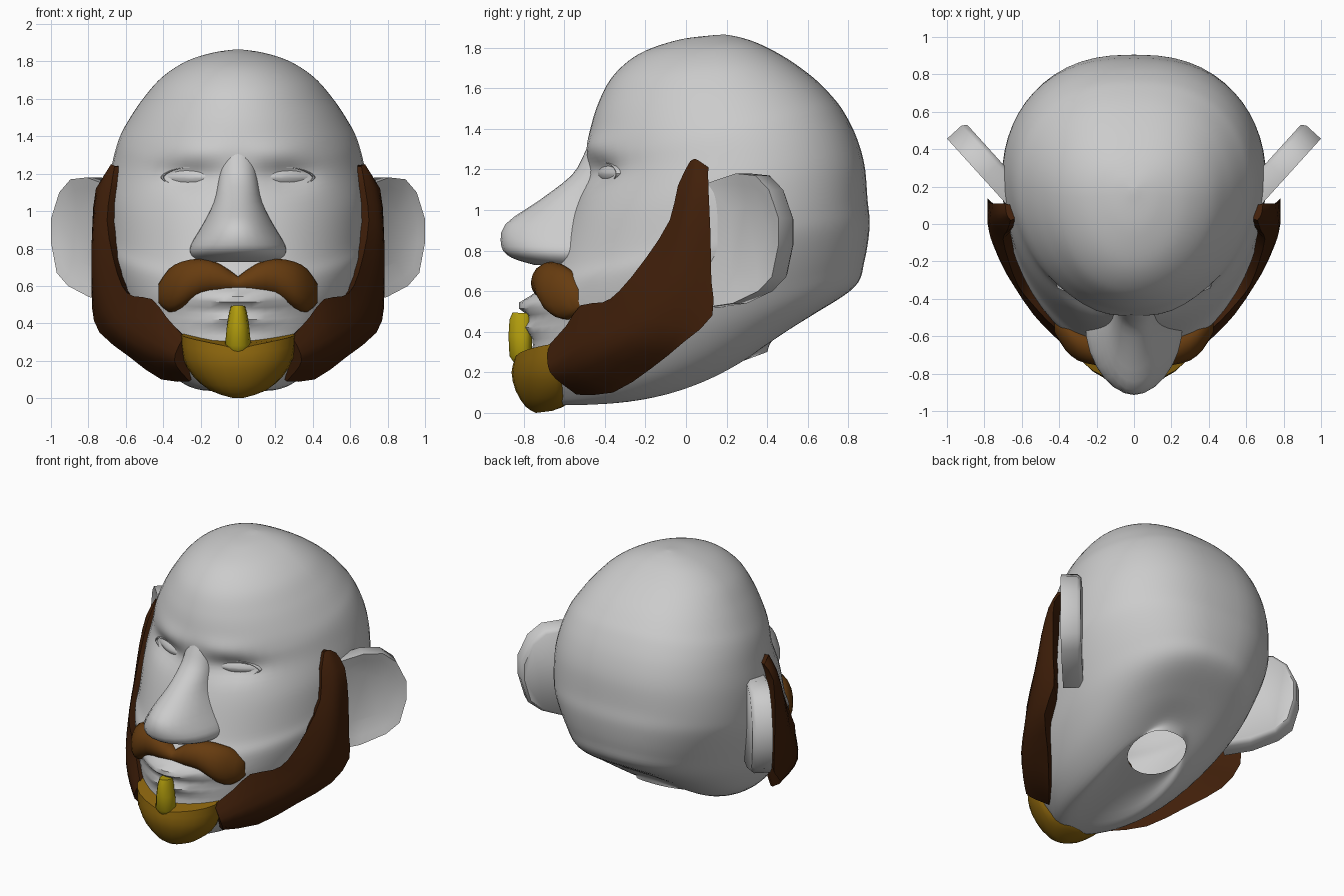
import bpy
import bmesh
import math
from mathutils import Vector

if "Cube" in bpy.data.objects:
    bpy.data.objects.remove(bpy.data.objects["Cube"], do_unlink=True)


def make_material(name, red, green, blue):
    material = bpy.data.materials.new(name)
    material.use_nodes = True
    colour = (red, green, blue, 1)
    material.diffuse_color = colour
    material.node_tree.nodes["Principled BSDF"].inputs["Base Color"].default_value = colour
    return material


skin = make_material("pale grey skin", .6, .6, .6)
dark_brown = make_material("dark brown hair", .052, .014, .003)
brown = make_material("warm brown hair", .135, .045, .005)
gold = make_material("gold hair", .26, .13, .004)
yellow = make_material("yellow hair", .45, .34, .004)


def gauss(value, width):
    return math.exp(-(value / width) ** 2)


def spline(rows, steps):
    """Resample rows of numbers along a smooth curve through all of them."""
    result = []
    last = len(rows) - 1
    for i in range(last):
        before, start = rows[max(i - 1, 0)], rows[i]
        end, after = rows[i + 1], rows[min(i + 2, last)]
        for k in range(steps):
            t = k / steps
            result.append(tuple(
                b + t / 2 * (c - a + t * (2 * a - 5 * b + 4 * c - d + t * (3 * (b - c) + d - a)))
                for a, b, c, d in zip(before, start, end, after)))
    result.append(tuple(rows[last]))
    return result


def oval(front_y, front_z, back_y, back_z, half_width, wide_y, bend, count):
    """Egg-shaped ring that slopes from a front point to a back point."""
    ring = []
    for i in range(count):
        angle = math.tau * i / count
        s, c = math.sin(angle), math.cos(angle)
        reach = front_y if c > 0 else back_y
        power = 1 if c > 0 else .8
        x = math.copysign(half_width * abs(s) ** power, s)
        y = wide_y + (reach - wide_y) * abs(c)
        slope = max(0, (y - front_y) / (back_y - front_y)) ** bend
        ring.append(Vector((x, y, front_z + (back_z - front_z) * slope)))
    return ring


def loft(name, rings, material, cap_start=True, cap_end=True, mirror=False, angle=50):
    """Skin closed rings of equal length into one object."""
    bm = bmesh.new()
    loops = [[bm.verts.new(p) for p in ring] for ring in rings]
    for low, high in zip(loops, loops[1:]):
        for i in range(len(low)):
            bm.faces.new((low[i - 1], low[i], high[i], high[i - 1]))
    if cap_start:
        bm.faces.new(loops[0])
    if cap_end:
        bm.faces.new(loops[-1])
    bmesh.ops.recalc_face_normals(bm, faces=bm.faces)
    mesh = bpy.data.meshes.new(name)
    bm.to_mesh(mesh)
    bm.free()
    mesh.materials.append(material)
    part = bpy.data.objects.new(name, mesh)
    bpy.context.collection.objects.link(part)
    bpy.ops.object.select_all(action="DESELECT")
    part.select_set(True)
    bpy.context.view_layer.objects.active = part
    bpy.ops.object.shade_smooth_by_angle(angle=math.radians(angle))
    if mirror:
        part.modifiers.new("Mirror", "MIRROR")
    return part


# Head: front y, front z, back y, back z, half width, widest y, bend
head_rows = [
    (.05, .17, .40, .30, .19, .22, 1),
    (-.58, .04, .44, .37, .25, .05, 2.5),
    (-.71, .10, .62, .48, .42, .08, 2),
    (-.76, .25, .83, .62, .55, .12, 1.5),
    (-.74, .42, .88, .75, .63, .15, 1.2),
    (-.72, .60, .905, .92, .695, .2, 1),
    (-.66, .72, .895, 1.05, .705, .25, 1),
    (-.58, .95, .88, 1.22, .70, .25, 1),
    (-.50, 1.15, .84, 1.36, .67, .25, 1),
    (-.485, 1.27, .78, 1.48, .635, .22, 1),
    (-.475, 1.38, .72, 1.56, .585, .2, 1),
    (-.435, 1.52, .63, 1.65, .51, .18, 1),
    (-.36, 1.66, .50, 1.745, .41, .15, 1),
    (-.23, 1.77, .37, 1.815, .28, .14, 1),
    (-.04, 1.838, .27, 1.85, .14, .15, 1),
    (.14, 1.862, .19, 1.865, .02, .16, 1),
]


def sculpt(p):
    """Press in the eye sockets and raise the brow and lips."""
    if p.y < 0:
        side = abs(p.x)
        p.y += .05 * gauss(side - .26, .14) * gauss(p.z - 1.18, .07)
        p.y -= .02 * gauss(side - .2, .18) * gauss(p.z - 1.31, .06)
        p.y -= .1 * gauss(side, .25) * gauss(p.z - .53, .05)
        p.y -= .06 * gauss(side, .2) * gauss(p.z - .42, .04)
    return p


# The neck opening at the first ring stays open
head_rings = [[sculpt(p) for p in oval(*row, 56)] for row in spline(head_rows, 6)]
loft("head", head_rings, skin, cap_start=False)

# Nose, from the bridge down to the wide nostrils
nose_rows = [
    (-.46, 1.37, -.3, 1.37, .06, -.4, 1),
    (-.505, 1.27, -.3, 1.27, .09, -.42, 1),
    (-.565, 1.17, -.3, 1.17, .105, -.44, 1),
    (-.72, 1.05, -.3, 1.05, .13, -.48, 1),
    (-.89, .93, -.3, .93, .19, -.5, 1),
    (-.91, .82, -.3, .82, .255, -.52, 1),
    (-.86, .765, -.3, .765, .255, -.52, 1),
    (-.75, .73, -.3, .72, .21, -.52, 1),
]
loft("nose", [oval(*row, 28) for row in spline(nose_rows, 3)], skin)

# Eye: thin lid edge running into a shallow almond eyeball
eye_rings = []
for scale, depth in ((1.12, .04), (1.05, .0), (1, .0), (.96, .022), (.6, .005), (.2, -.008)):
    ring = []
    for k in range(24):
        a = math.tau * k / 24
        dx = .147 * scale * math.cos(a)
        dz = .052 * scale * math.sin(a) * abs(math.sin(a)) ** .3
        ring.append(Vector((.255 + dx, -.405 + .4 * dx + depth, 1.18 + dz)))
    eye_rings.append(ring)
loft("eye", eye_rings, skin, cap_start=False, mirror=True, angle=35)

# Ear: angled plate with a softly dished front
ear_outline = [(-.08, 1.13), (.12, 1.18), (.25, 1.17), (.34, 1.1), (.405, .96),
               (.405, .83), (.36, .67), (.27, .6), (.1, .54), (-.08, .52)]
outward, forward = Vector((.67, .74, 0)), Vector((.74, -.67, 0))
ear_rings = []
for scale, offset in ((.92, -.065), (1, -.04), (1, .065), (.82, .05), (.5, .025)):
    ear_rings.append([Vector((.68, .2, .86 + (z - .86) * scale))
                      + outward * (.18 + (u - .18) * scale) + forward * offset
                      for u, z in ear_outline])
loft("ear", ear_rings, skin, mirror=True)

# Side beard: front edge, outer middle and back edge at each station
beard_rows = [
    (.66, .02, 1.24, .68, .05, 1.25, .69, .11, 1.21),
    (.68, -.04, 1.12, .74, .03, 1.12, .76, .11, 1.12),
    (.70, -.08, .95, .77, .0, .93, .78, .12, .9),
    (.67, -.2, .76, .775, -.04, .7, .78, .125, .65),
    (.62, -.33, .6, .75, -.12, .54, .78, .13, .48),
    (.56, -.41, .545, .68, -.27, .4, .74, -.01, .35),
    (.46, -.52, .53, .56, -.45, .3, .58, -.17, .22),
    (.38, -.59, .43, .44, -.58, .24, .41, -.36, .1),
    (.29, -.68, .33, .34, -.67, .2, .26, -.54, .09),
]
beard_rings = []
for row in spline(beard_rows, 2):
    edge, middle, back = (Vector(row[k:k + 3]) for k in (0, 3, 6))
    inner = (edge + back) / 2 - Vector((.15, 0, 0))
    beard_rings.append([Vector(p) for p in spline([edge, middle, back], 4)] + [inner])
loft("side_beard", beard_rings, dark_brown, mirror=True)

# Moustache: x, y, z, depth radius, height radius of each half
moustache_rows = [
    (0, -.70, .61, .05, .04),
    (.1, -.69, .64, .075, .08),
    (.2, -.665, .645, .09, .1),
    (.3, -.63, .605, .1, .125),
    (.37, -.58, .575, .09, .115),
    (.425, -.54, .56, .04, .05),
]
moustache_rings = []
for x, y, z, depth, height in spline(moustache_rows, 2):
    moustache_rings.append([Vector((x, y + depth * math.cos(a), z + height * math.sin(a)))
                            for a in [math.tau * k / 16 for k in range(16)]])
loft("moustache", moustache_rings, brown, cap_start=False, mirror=True)

# Chin beard, dipping at the middle of its top edge
chin_rows = [
    (-.74, .0, -.66, .01, .04, -.7, 1),
    (-.79, .03, -.57, .05, .15, -.66, 1),
    (-.84, .11, -.56, .12, .24, -.64, 1),
    (-.86, .2, -.55, .22, .295, -.64, .7),
    (-.845, .26, -.52, .36, .31, -.64, .4),
]
loft("chin_beard", [oval(*row, 24) for row in spline(chin_rows, 2)], gold)

# Narrow tuft below the lip
tuft_rows = [
    (-.85, .25, -.76, .26, .05, -.8, 1),
    (-.87, .28, -.76, .28, .07, -.8, 1),
    (-.875, .38, -.76, .38, .06, -.8, 1),
    (-.87, .46, -.76, .46, .047, -.8, 1),
    (-.855, .495, -.76, .49, .037, -.8, 1),
]
loft("lip_tuft", [oval(*row, 12) for row in tuft_rows], yellow)
